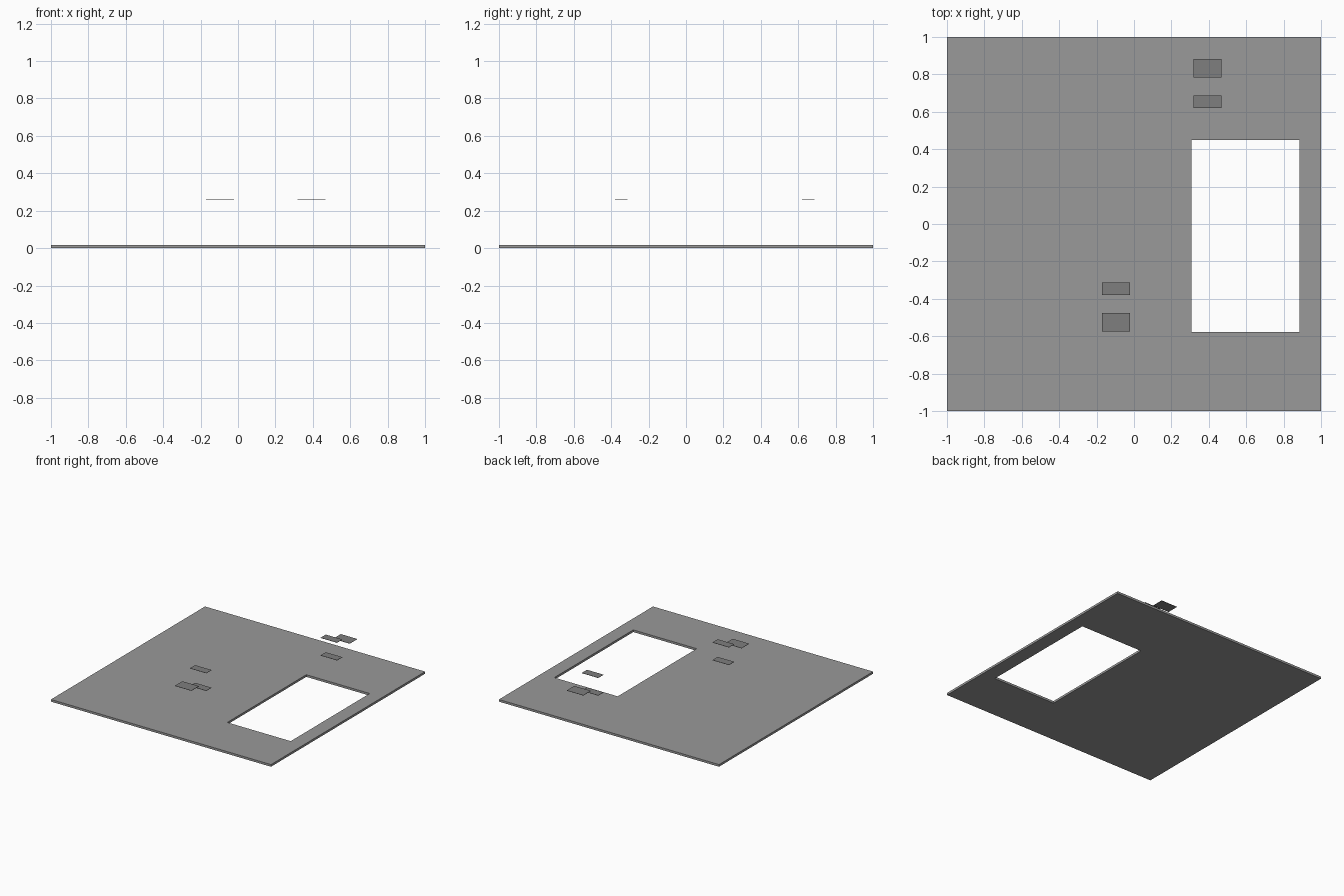
import bpy, bmesh

if "Cube" in bpy.data.objects:
    bpy.data.objects.remove(bpy.data.objects["Cube"])

THICK = 0.018
PANEL_THICK = 0.002
HOLE = (0.307, 0.884, -0.578, 0.448)  # x0, x1, y0, y1


def grey(name, value):
    mat = bpy.data.materials.new(name)
    mat.diffuse_color = (value, value, value, 1)
    mat.use_nodes = True
    mat.node_tree.nodes["Principled BSDF"].inputs["Base Color"].default_value = mat.diffuse_color
    return mat


SLAB_GREY = grey("slab_grey", 0.32)
PANEL_GREY = grey("panel_grey", 0.21)


def rectangle(x0, x1, y0, y1):
    return [(x0, y0), (x1, y0), (x1, y1), (x0, y1)]


def extruded(name, bm, height, mat):
    """Thicken the flat faces upwards into a closed solid object."""
    ext = bmesh.ops.extrude_face_region(bm, geom=bm.faces[:], use_keep_orig=True)
    top = [g for g in ext["geom"] if isinstance(g, bmesh.types.BMVert)]
    bmesh.ops.translate(bm, verts=top, vec=(0, 0, height))
    bmesh.ops.recalc_face_normals(bm, faces=bm.faces[:])
    mesh = bpy.data.meshes.new(name)
    bm.to_mesh(mesh)
    bm.free()
    mesh.materials.append(mat)
    bpy.context.collection.objects.link(bpy.data.objects.new(name, mesh))


# Floor slab: a flat frame of four quads around the opening, then extruded
bm = bmesh.new()
outer = [bm.verts.new((x, y, 0)) for x, y in rectangle(-1, 1, -1, 1)]
inner = [bm.verts.new((x, y, 0)) for x, y in rectangle(*HOLE)]
for i in range(4):
    j = (i + 1) % 4
    bm.faces.new((outer[i], outer[j], inner[j], inner[i]))
extruded("floor_slab", bm, THICK, SLAB_GREY)


# Thin floating panels: two short ones stacked, one deeper one beside them
def panel(name, cx, cy, depth, z):
    bm = bmesh.new()
    corners = rectangle(cx - 0.075, cx + 0.075, cy - depth / 2, cy + depth / 2)
    bm.faces.new([bm.verts.new((x, y, z - PANEL_THICK / 2)) for x, y in corners])
    extruded(name, bm, PANEL_THICK, PANEL_GREY)


def panel_group(name, cx, cy, side):
    panel(f"{name}_lower_panel", cx, cy, 0.068, 0.113)
    panel(f"{name}_upper_panel", cx, cy, 0.068, 0.258)
    panel(f"{name}_middle_panel", cx, cy + side * 0.179, 0.098, 0.188)


panel_group("front", -0.097, -0.346, -1)
panel_group("back", 0.392, 0.653, 1)
